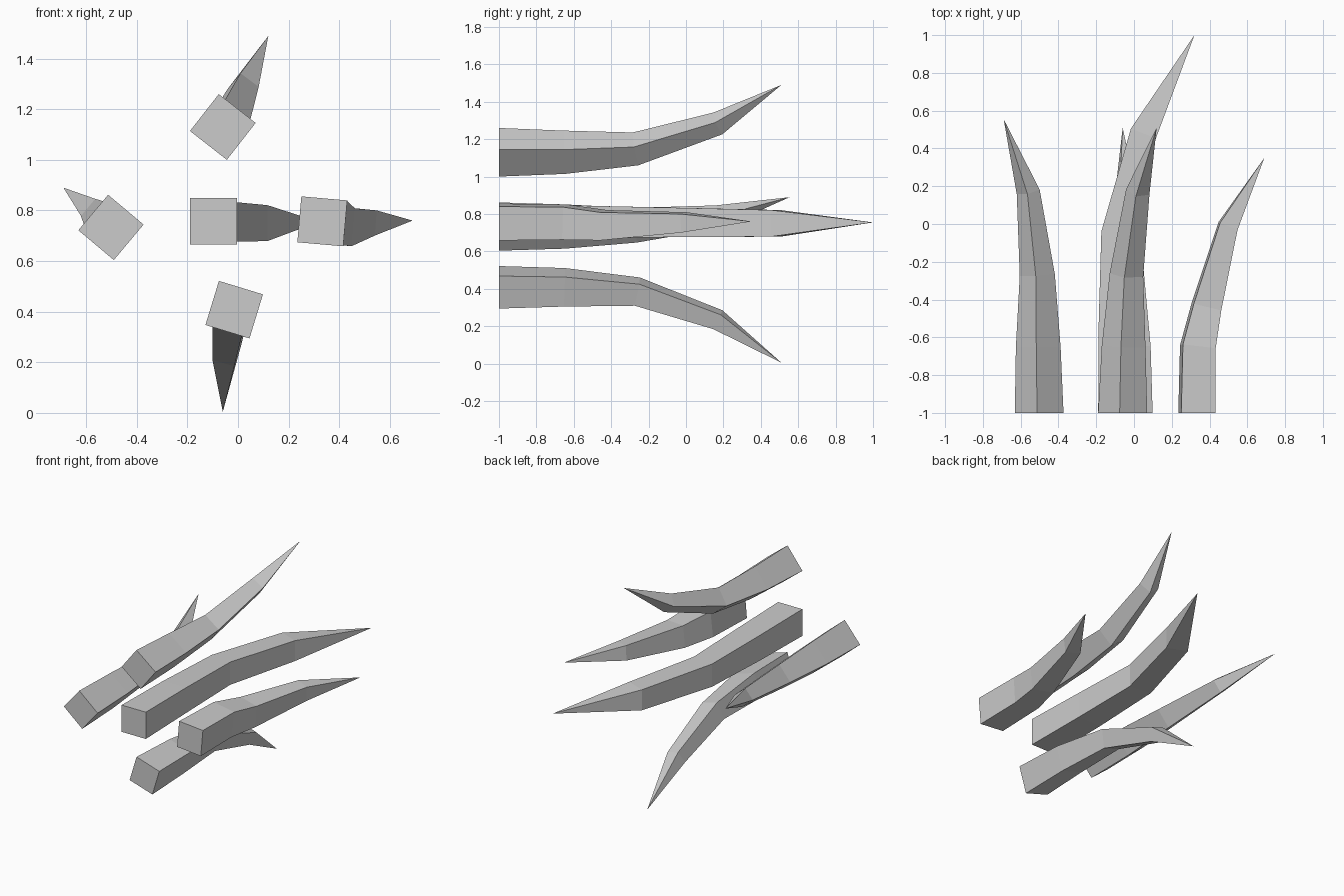
import bpy, bmesh
from math import radians
from mathutils import Vector, Matrix

cube = bpy.data.objects.get("Cube")
if cube:
    bpy.data.objects.remove(cube, do_unlink=True)

grey = bpy.data.materials.new("plain_grey")
grey.use_nodes = True
colour = (0.6, 0.6, 0.6, 1)
grey.diffuse_color = colour
grey.node_tree.nodes["Principled BSDF"].inputs["Base Color"].default_value = colour


def claw(name, roll, stations, tip):
    """Loft a rolled square along stations (x, y, z, side) and close it to a point."""
    bm = bmesh.new()
    path = [Vector(s[:3]) for s in stations] + [Vector(tip)]
    forward = Vector((0, 1, 0))
    spin = Matrix.Rotation(radians(-roll), 3, 'Y')
    rings = []
    for i, (x, y, z, side) in enumerate(stations):
        # Each section bisects the bend; the base stays square to the front
        if i == 0:
            tangent = forward
        else:
            tangent = ((path[i] - path[i - 1]).normalized()
                       + (path[i + 1] - path[i]).normalized())
        turn = forward.rotation_difference(tangent).to_matrix()
        h = side / 2
        rings.append([bm.verts.new(path[i] + turn @ spin @ Vector((a * h, 0, b * h)))
                      for a, b in ((-1, -1), (1, -1), (1, 1), (-1, 1))])
    point = bm.verts.new(tip)
    bm.faces.new(rings[0])
    for k in range(4):
        n = (k + 1) % 4
        for lower, upper in zip(rings, rings[1:]):
            bm.faces.new((lower[k], lower[n], upper[n], upper[k]))
        bm.faces.new((rings[-1][k], rings[-1][n], point))
    bmesh.ops.recalc_face_normals(bm, faces=bm.faces)
    mesh = bpy.data.meshes.new(name)
    bm.to_mesh(mesh)
    bm.free()
    mesh.materials.append(grey)
    bpy.context.collection.objects.link(bpy.data.objects.new(name, mesh))


# Upper claw, curling up
claw("upper_claw", 52,
     [(-0.06, -1, 1.13, 0.185), (-0.055, -0.65, 1.13, 0.165),
      (-0.04, -0.27, 1.148, 0.127), (0.02, 0.17, 1.284, 0.09)], (0.12, 0.51, 1.49))

# Lower claw, curling down
claw("lower_claw", -17,
     [(-0.015, -1, 0.408, 0.182), (-0.015, -0.65, 0.408, 0.165),
      (-0.025, -0.26, 0.385, 0.123), (-0.045, 0.17, 0.235, 0.09)], (-0.06, 0.51, 0.005))

# Outer claw on the right, curling outward and up
claw("right_claw", 50,
     [(-0.502, -1, 0.733, 0.183), (-0.507, -0.65, 0.733, 0.168),
      (-0.512, -0.27, 0.74, 0.132), (-0.56, 0.17, 0.785, 0.088)], (-0.69, 0.555, 0.89))

# Long middle claw
claw("middle_claw", 0,
     [(-0.097, -1, 0.757, 0.185), (-0.1, -0.55, 0.757, 0.175),
      (-0.095, -0.05, 0.755, 0.157), (0.05, 0.48, 0.75, 0.142)], (0.32, 1, 0.755))

# Short outer claw on the left
claw("left_claw", -5,
     [(0.333, -1, 0.757, 0.182), (0.338, -0.65, 0.757, 0.175),
      (0.383, -0.44, 0.74, 0.15), (0.498, -0.01, 0.755, 0.1)], (0.69, 0.35, 0.76))
